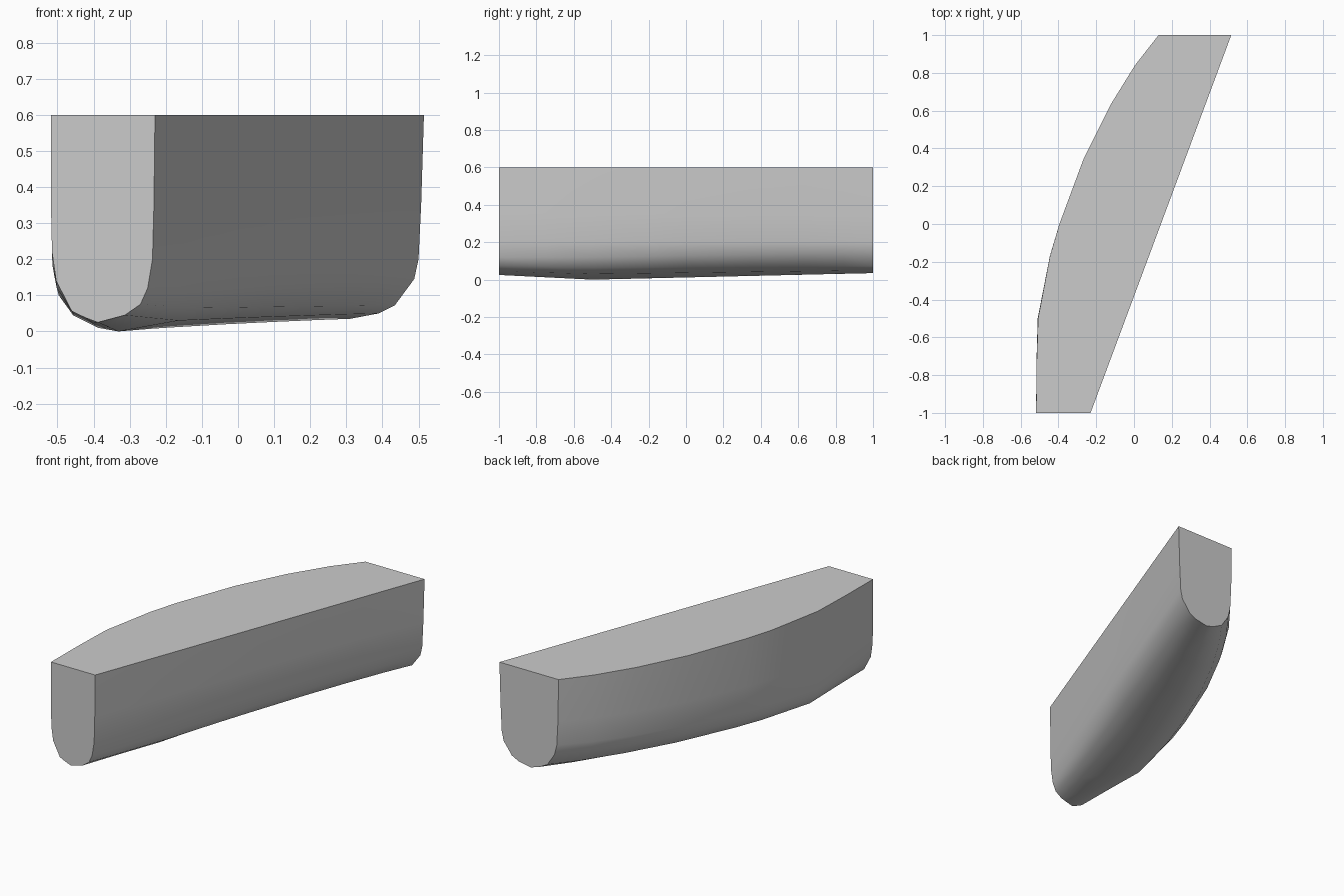
import bpy
import bmesh
import math

cube = bpy.data.objects.get("Cube")
if cube:
    bpy.data.objects.remove(cube, do_unlink=True)

grey = bpy.data.materials.new("plain grey")
grey.use_nodes = True
grey.diffuse_color = (0.6, 0.6, 0.6, 1)
grey.node_tree.nodes["Principled BSDF"].inputs["Base Color"].default_value = (0.6, 0.6, 0.6, 1)

# Plan outline: a straight side on +x and a curved side on -x, as (y, x) stations
CURVED_SIDE = [(-1, -0.518), (-0.75, -0.516), (-0.5, -0.508), (-0.17, -0.445), (0, -0.395),
               (0.35, -0.265), (0.63, -0.125), (0.84, 0.005), (1, 0.13)]

# Cross-sections from straight side to curved side, as (fraction of width, height)
FRONT = [(0, 0.6), (0.01, 0.35), (0.024, 0.2), (0.07, 0.12), (0.14, 0.075), (0.29, 0.045),
         (0.55, 0.025), (0.67, 0.038), (0.8, 0.056), (0.95, 0.14), (0.99, 0.22), (1, 0.35), (1, 0.6)]
MIDDLE = [(0, 0.6), (0.012, 0.35), (0.026, 0.2), (0.06, 0.12), (0.14, 0.065), (0.26, 0.03),
          (0.62, 0), (0.74, 0.01), (0.89, 0.045), (0.975, 0.1), (1, 0.15), (1.004, 0.3), (1, 0.6)]
BACK = [(0, 0.6), (0.02, 0.35), (0.039, 0.2), (0.07, 0.145), (0.21, 0.072), (0.325, 0.05),
        (0.53, 0.035), (0.66, 0.05), (0.81, 0.08), (0.93, 0.15), (0.97, 0.21), (0.99, 0.35), (1, 0.6)]


def mix(a, b, t):
    return a + (b - a) * t


def section(y, x_curved):
    """Points of the hull section at y, blended between the key sections."""
    x_straight = mix(-0.23, 0.515, (y + 1) / 2)
    if y < -0.5:
        a, b, t = FRONT, MIDDLE, (y + 1) / 0.5
    else:
        a, b, t = MIDDLE, BACK, (y + 0.5) / 1.5
    return [(mix(x_straight, x_curved, mix(p[0], q[0], t)), y, mix(p[1], q[1], t))
            for p, q in zip(a, b)]


# Loft the sections into one closed hull with flat top and ends
bm = bmesh.new()
rings = [[bm.verts.new(p) for p in section(y, x)] for y, x in CURVED_SIDE]
for near, far in zip(rings, rings[1:]):
    for i in range(len(near)):
        j = (i + 1) % len(near)
        bm.faces.new((near[i], near[j], far[j], far[i]))
bm.faces.new(rings[0])
bm.faces.new(rings[-1])
bmesh.ops.recalc_face_normals(bm, faces=bm.faces)

mesh = bpy.data.meshes.new("hull_block")
bm.to_mesh(mesh)
bm.free()
mesh.materials.append(grey)
hull = bpy.data.objects.new("hull_block", mesh)
bpy.context.collection.objects.link(hull)

# Smooth rounded sides, sharp rim
bpy.context.view_layer.objects.active = hull
hull.select_set(True)
bpy.ops.object.shade_smooth_by_angle(angle=math.radians(50))
